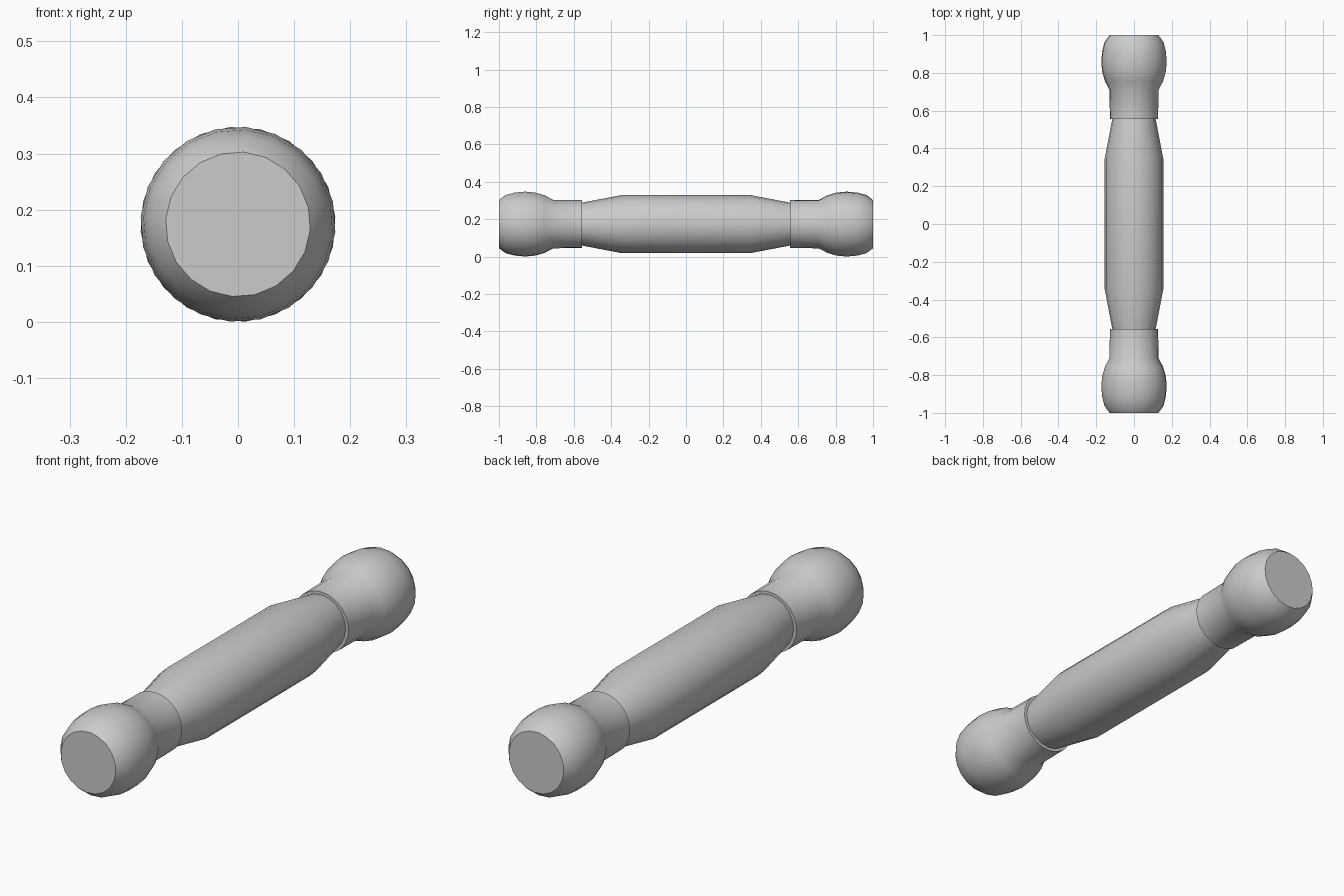
import bpy, bmesh, math

if "Cube" in bpy.data.objects:
    bpy.data.objects.remove(bpy.data.objects["Cube"])

SIDES = 20
AXIS_Z = 0.174


def lathe(name, profile, phase=0.0, turn=0.0):
    """Revolve (y, radius) pairs around the y axis and cap both ends."""
    bm = bmesh.new()
    rings = []
    for y, r in profile:
        ring = []
        for i in range(SIDES):
            a = phase + 2 * math.pi * i / SIDES
            ring.append(bm.verts.new((r * math.sin(a), y, r * math.cos(a))))
        rings.append(ring)
    for a, b in zip(rings, rings[1:]):
        for i in range(SIDES):
            j = (i + 1) % SIDES
            bm.faces.new((a[i], a[j], b[j], b[i]))
    bm.faces.new(rings[0])
    bm.faces.new(rings[-1])
    bmesh.ops.recalc_face_normals(bm, faces=bm.faces)
    mesh = bpy.data.meshes.new(name)
    bm.to_mesh(mesh)
    bm.free()
    obj = bpy.data.objects.new(name, mesh)
    bpy.context.collection.objects.link(obj)
    obj.location.z = AXIS_Z
    obj.rotation_euler.z = turn
    bpy.ops.object.select_all(action='DESELECT')
    obj.select_set(True)
    bpy.context.view_layer.objects.active = obj
    bpy.ops.object.shade_smooth_by_angle(angle=math.radians(35))
    return obj


# Central grip, tapered toward both ends
lathe("grip", [(-0.555, 0.115), (-0.345, 0.155), (0.345, 0.155), (0.555, 0.115)])

# Rounded end knobs with straight collars; the back one is the front one turned round
knob = [(-1.0, 0.129), (-0.965, 0.156), (-0.915, 0.169), (-0.86, 0.174),
        (-0.805, 0.169), (-0.755, 0.154), (-0.71, 0.130), (-0.555, 0.128)]
lathe("front_knob", knob, math.radians(4.5))
lathe("back_knob", knob, math.radians(4.5), math.pi)
